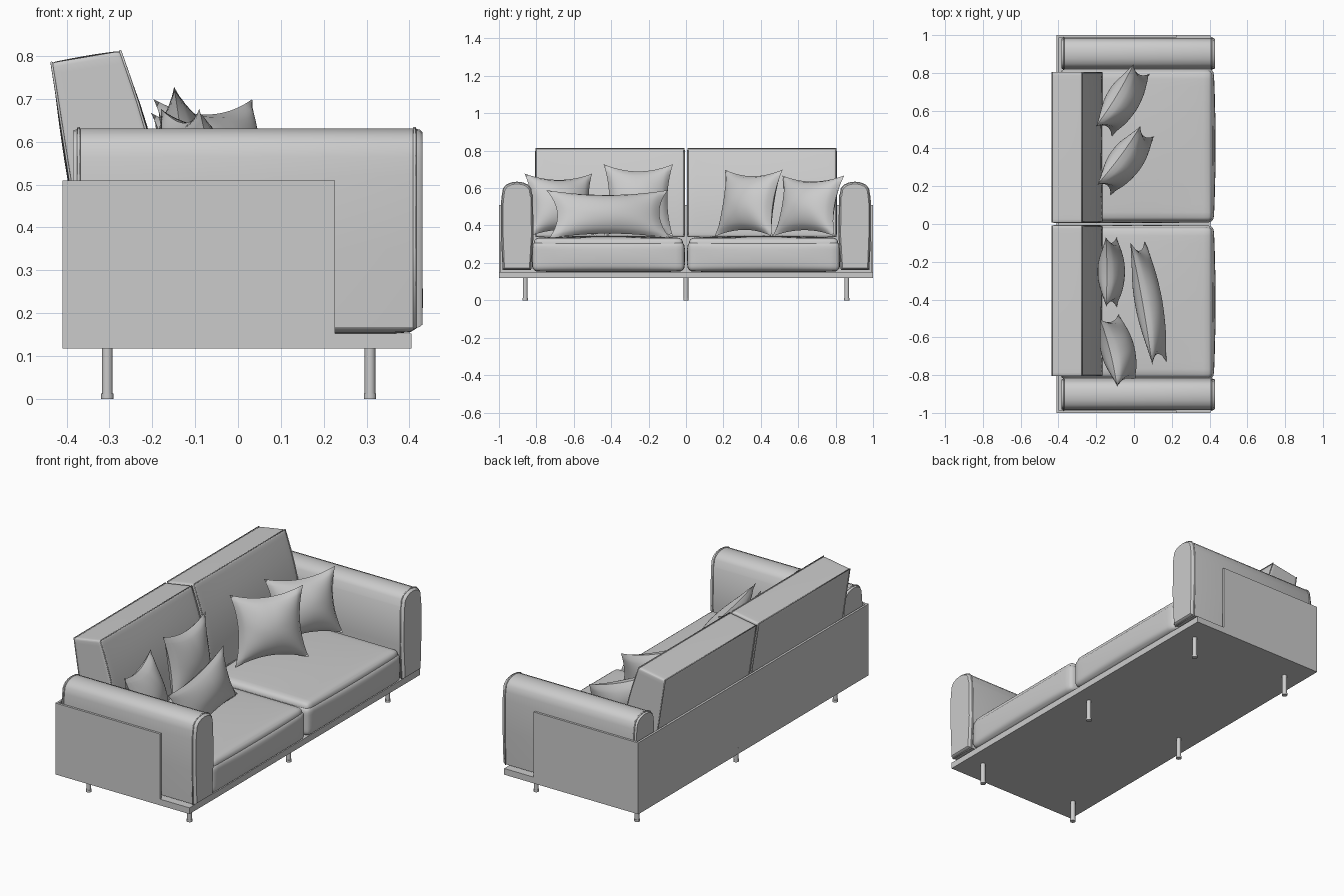
import bpy, bmesh, math
from mathutils import Vector, Matrix

if "Cube" in bpy.data.objects:
    bpy.data.objects.remove(bpy.data.objects["Cube"], do_unlink=True)

grey = bpy.data.materials.new("soft grey")
grey.use_nodes = True
grey.diffuse_color = (0.6, 0.6, 0.6, 1)
grey.node_tree.nodes["Principled BSDF"].inputs["Base Color"].default_value = (0.6, 0.6, 0.6, 1)


def finish(name, bm, smooth=True):
    bmesh.ops.recalc_face_normals(bm, faces=bm.faces)
    mesh = bpy.data.meshes.new(name)
    bm.to_mesh(mesh)
    bm.free()
    mesh.materials.append(grey)
    obj = bpy.data.objects.new(name, mesh)
    bpy.context.collection.objects.link(obj)
    if smooth:
        bpy.ops.object.select_all(action="DESELECT")
        obj.select_set(True)
        bpy.context.view_layer.objects.active = obj
        bpy.ops.object.shade_smooth_by_angle(angle=math.radians(40))
    return obj


def box(name, lo, hi):
    lo, hi = Vector(lo), Vector(hi)
    bm = bmesh.new()
    bmesh.ops.create_cube(bm, size=1)
    for v in bm.verts:
        v.co = (lo + hi) / 2 + v.co * (hi - lo)
    return finish(name, bm, False)


def padded(name, lo, hi, radius, bulge, reshape=None):
    """Rounded box whose faces swell by bulge (x, y, z)."""
    lo, hi = Vector(lo), Vector(hi)
    half = (hi - lo) / 2
    bm = bmesh.new()
    bmesh.ops.create_cube(bm, size=2)
    bmesh.ops.subdivide_edges(bm, edges=bm.edges, cuts=15, use_grid_fill=True)
    for v in bm.verts:
        u = Vector([math.copysign(1 - (1 - abs(c)) ** 2.2, c) for c in v.co])
        p = Vector([u[i] * half[i] for i in range(3)])
        core = Vector([max(radius - half[i], min(half[i] - radius, p[i])) for i in range(3)])
        d = p - core
        if d.length > 1e-6:
            p = core + d.normalized() * radius
        for i in range(3):
            j, k = (i + 1) % 3, (i + 2) % 3
            p[i] += bulge[i] * u[i] * (1 - u[j] ** 2) * (1 - u[k] ** 2)
        v.co = p + (lo + hi) / 2
        if reshape:
            v.co = reshape(v.co)
    return finish(name, bm)


def piping(name, points, radius=0.004):
    curve = bpy.data.curves.new(name, "CURVE")
    curve.dimensions = "3D"
    curve.bevel_depth = radius
    curve.bevel_resolution = 1
    spline = curve.splines.new("POLY")
    spline.points.add(len(points) - 1)
    for p, co in zip(spline.points, points):
        p.co = (*co, 1)
    spline.use_cyclic_u = True
    curve.materials.append(grey)
    obj = bpy.data.objects.new(name, curve)
    bpy.context.collection.objects.link(obj)


def pillow(name, start, end, bottom, height, thick, lean):
    """Pinched pillow standing on a floor line from start to end, leaning back."""
    a, b = Vector((*start, 0)), Vector((*end, 0))
    width = (b - a).length
    along = (b - a).normalized()
    normal = Vector((along.y, -along.x, 0))
    turn = Matrix.Rotation(-lean, 3, along)
    up = turn @ Vector((0, 0, 1))
    if up.dot(normal) > 0:
        up = turn.inverted() @ Vector((0, 0, 1))
    normal = along.cross(up)
    centre = (a + b) / 2 + Vector((0, 0, bottom + height / 2))
    bm = bmesh.new()
    for side in (-1, 1):
        made = bmesh.ops.create_grid(bm, x_segments=20, y_segments=20, size=1)
        for v in made["verts"]:
            u, w = v.co.x, v.co.y
            fat = max(0, (1 - u * u) * (1 - w * w)) ** 0.6
            fold = 1 + 0.1 * math.sin(5 * u + 3 * w) * abs(u * w)
            pu = u * width / 2 * (1 - 0.16 * (1 - w * w))
            pw = w * height / 2 * (1 - 0.2 * (1 - u * u))
            v.co = centre + along * pu + up * pw + normal * (side * thick / 2 * fat * fold)
    bmesh.ops.remove_doubles(bm, verts=bm.verts, dist=0.0005)
    finish(name, bm)


# Frame: plinth, back panel and side panels
box("base_plate", (-0.41, -1, 0.118), (0.405, 1, 0.152))
box("back_panel", (-0.41, -1, 0.152), (-0.398, 1, 0.51))
for side, label in ((-1, "right"), (1, "left")):
    y = sorted((side * 0.988, side))
    box(label + "_side_panel", (-0.398, y[0], 0.152), (0.226, y[1], 0.51))

# Legs with a small foot
for x in (-0.305, 0.308):
    for y in (-0.86, 0, 0.86):
        bm = bmesh.new()
        for r, z0, z1 in ((0.0125, 0.012, 0.118), (0.0145, 0, 0.012)):
            bmesh.ops.create_cone(bm, cap_ends=True, segments=16, radius1=r, radius2=r, depth=z1 - z0,
                                  matrix=Matrix.Translation((x, y, (z0 + z1) / 2)))
        finish("leg", bm)


# Arms: rounded roll on top, piped at both ends
def arm_section(side, x):
    pts = [(0.83, 0.165), (0.818, 0.35), (0.822, 0.56)]
    for i in range(9):
        t = math.pi * (1 - i / 8)
        pts.append((0.903 + 0.078 * math.cos(t), 0.565 + 0.066 * math.sin(t) ** 0.7))
    pts += [(0.986, 0.52), (0.986, 0.35), (0.978, 0.165)]
    return [Vector((x, side * y, z)) for y, z in pts]


for side, label in ((-1, "right"), (1, "left")):
    bm = bmesh.new()
    stations = ((-0.385, 0.94), (-0.372, 1), (0.408, 1), (0.424, 0.97), (0.43, 0.9))
    rings = []
    for x, scale in stations:
        mid = Vector((x, side * 0.903, 0.39))
        ring = []
        for p in arm_section(side, x):
            d = p - mid
            d.y *= scale
            d.z *= 1 - (1 - scale) * 0.35
            ring.append(bm.verts.new(mid + d))
        rings.append(ring)
    for r0, r1 in zip(rings, rings[1:]):
        for i in range(len(r0)):
            j = (i + 1) % len(r0)
            bm.faces.new((r0[i], r0[j], r1[j], r1[i]))
    bm.faces.new(rings[0])
    bm.faces.new(rings[-1])
    finish(label + "_arm", bm)
    for x in (-0.372, 0.412):
        piping(label + "_arm_piping", arm_section(side, x))


# Back cushions: leaning slab set by four corners in side section
def lean_back(p):
    s, t = (p.x + 0.08) / 0.16, p.z / 0.45
    low = Vector((-0.365, 0, 0.34)).lerp(Vector((-0.17, 0, 0.34)), s)
    top = Vector((-0.435, 0, 0.785)).lerp(Vector((-0.275, 0, 0.812)), s)
    q = low.lerp(top, t)
    return Vector((q.x + 0.02 * s * math.sin(math.pi * t), p.y, q.z))


for side, label in ((-1, "right"), (1, "left")):
    y0, y1 = sorted((side * 0.006, side * 0.806))
    padded(label + "_back_cushion", (-0.08, y0, 0), (0.08, y1, 0.45), 0.008, (0.005, 0, 0.002), lean_back)
    for s in (-0.08, 0.08):
        piping(label + "_back_piping",
               [lean_back(Vector((s, y, 0.45 * t / 8))) for y, ts in
                ((y0 + 0.004, range(9)), (y1 - 0.004, range(8, -1, -1))) for t in ts], 0.003)

# Seat cushions: plump body with a piped top seam
for side, label in ((-1, "right"), (1, "left")):
    y0, y1 = sorted((side * 0.008, side * 0.822))
    padded(label + "_seat_cushion", (-0.39, y0, 0.154), (0.422, y1, 0.315), 0.03, (0.01, 0.002, 0.004))
    padded(label + "_seat_top", (-0.39, y0 + 0.008, 0.22), (0.414, y1 - 0.008, 0.334), 0.028, (0.004, 0, 0.012))

# Scatter pillows
pillow("left_outer_pillow", (-0.16, 0.49), (0.04, 0.82), 0.335, 0.34, 0.17, 0.3)
pillow("left_inner_pillow", (-0.16, 0.18), (0.07, 0.49), 0.335, 0.37, 0.17, 0.25)
pillow("right_inner_pillow", (-0.12, -0.44), (-0.12, -0.07), 0.34, 0.39, 0.14, 0.15)
pillow("right_outer_pillow", (-0.04, -0.85), (-0.13, -0.49), 0.335, 0.35, 0.17, 0.3)
pillow("lumbar_pillow", (0.135, -0.74), (0.02, -0.09), 0.325, 0.27, 0.14, 0.3)
